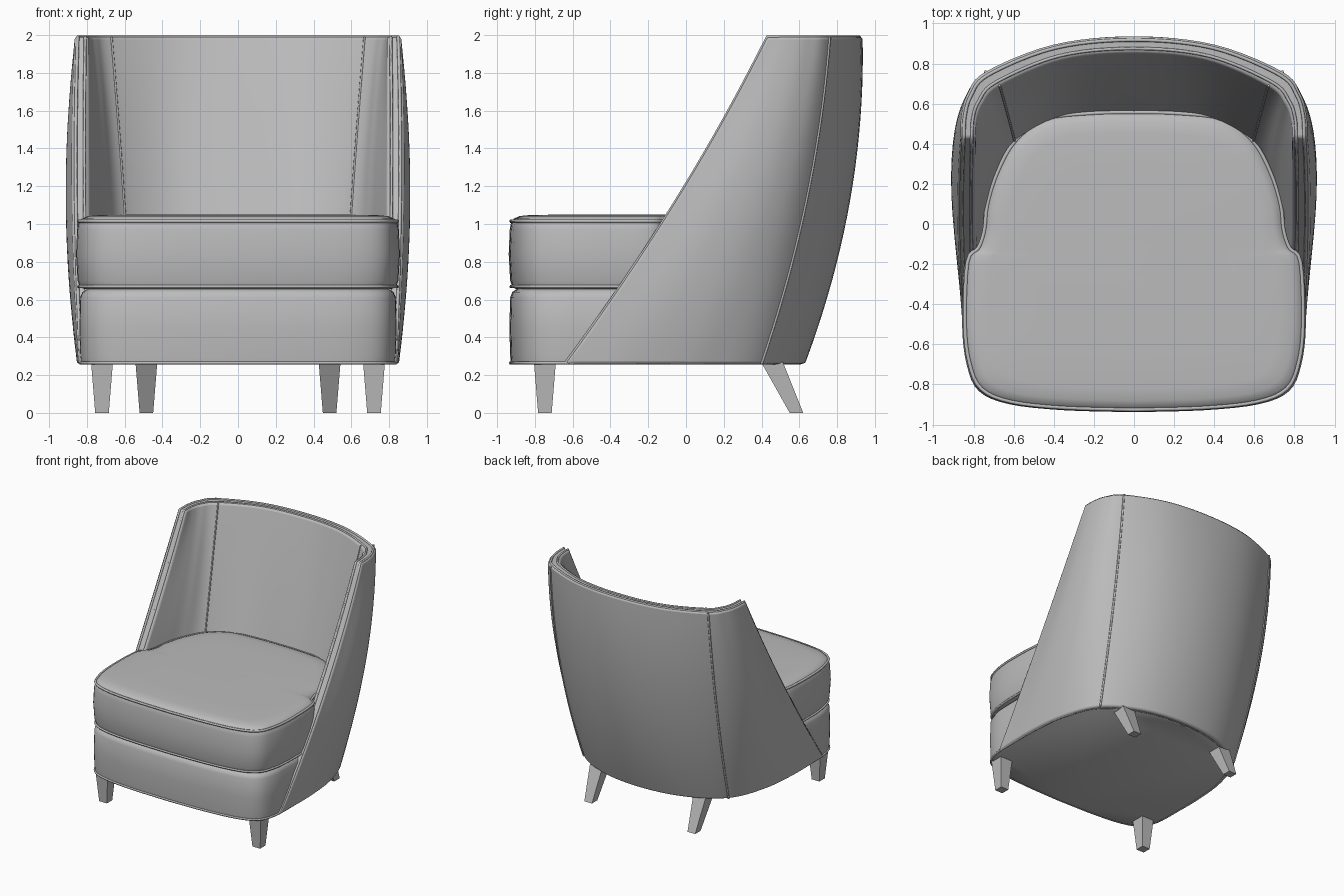
import bpy, bmesh
from mathutils import Vector

if "Cube" in bpy.data.objects:
    bpy.data.objects.remove(bpy.data.objects["Cube"])

grey = bpy.data.materials.new("warm_grey_upholstery")
grey.use_nodes = True
COLOUR = (0.5, 0.5, 0.5, 1)
grey.diffuse_color = COLOUR
grey.node_tree.nodes["Principled BSDF"].inputs["Base Color"].default_value = COLOUR

BOTTOM, TOP = 0.26, 1.99


def finish(bm, name, smooth=True):
    bmesh.ops.recalc_face_normals(bm, faces=bm.faces)
    mesh = bpy.data.meshes.new(name)
    bm.to_mesh(mesh)
    bm.free()
    mesh.materials.append(grey)
    ob = bpy.data.objects.new(name, mesh)
    bpy.context.collection.objects.link(ob)
    if smooth:
        bpy.ops.object.select_all(action="DESELECT")
        ob.select_set(True)
        bpy.context.view_layer.objects.active = ob
        bpy.ops.object.shade_smooth_by_angle(angle=0.7)
    return ob


def spline(points, steps):
    """Smooth curve through the points, ends included."""
    pts = [Vector(p) for p in points]
    pts = [2 * pts[0] - pts[1]] + pts + [2 * pts[-1] - pts[-2]]
    out = []
    for a, b, c, d in zip(pts, pts[1:], pts[2:], pts[3:]):
        for i in range(steps):
            t = i / steps
            out.append(0.5 * (2 * b + (c - a) * t + (2 * a - 5 * b + 4 * c - d) * t**2
                              + (3 * b - a - 3 * c + d) * t**3))
    return out + [pts[-2]]


def mirrored(half):
    return half + [(-x, y) for x, y in half[-2::-1]]


def piping(name, points, radius, closed=False):
    curve = bpy.data.curves.new(name, "CURVE")
    curve.dimensions = "3D"
    curve.bevel_depth = radius
    curve.bevel_resolution = 1
    curve.use_fill_caps = True
    line = curve.splines.new("POLY")
    line.points.add(len(points) - 1)
    for p, co in zip(line.points, points):
        p.co = (*co, 1)
    line.use_cyclic_u = closed
    line.use_smooth = True
    curve.materials.append(grey)
    bpy.context.collection.objects.link(bpy.data.objects.new(name, curve))


# Wraparound back: half outlines at the bottom, seat height and top
OUTER = [
    [(.845, -.64), (.85, -.25), (.81, .1), (.68, .40), (.38, .575), (0, .63)],
    [(.875, -.13), (.91, .15), (.87, .41), (.73, .61), (.40, .785), (0, .845)],
    [(.86, .43), (.84, .61), (.74, .76), (.50, .865), (.25, .92), (0, .935)],
]
OUTER[2] = [(.865, .43), (.86, .54), (.83, .65), (.74, .76), (.40, .895), (0, .935)]
INNER = [
    [(.78, -.64), (.76, -.30), (.70, 0), (.55, .22), (.30, .34), (0, .37)],
    [(.79, -.13), (.74, .08), (.69, .25), (.595, .41), (.34, .54), (0, .56)],
    [(.79, .43), (.785, .52), (.755, .60), (.67, .69), (.36, .82), (0, .855)],
]
STEPS, ROWS = 6, 20
MID = (1.0 - BOTTOM) / (TOP - BOTTOM)


def wall(levels):
    low, mid, top = [spline(mirrored(h), STEPS) for h in levels]
    rows = []
    for r in range(ROWS + 1):
        v = r / ROWS
        # quadratic blend through the three levels
        wl = (v - MID) * (v - 1) / MID
        wm = v * (v - 1) / (MID * (MID - 1))
        wt = v * (v - MID) / (1 - MID)
        z = BOTTOM + v * (TOP - BOTTOM)
        rows.append([(*(wl * a + wm * b + wt * c), z) for a, b, c in zip(low, mid, top)])
    return rows


def rim(rows):
    """Front edge up, along the top and down the other front edge."""
    return [r[0] for r in rows] + rows[-1][1:-1] + [r[-1] for r in rows[::-1]]


outer, inner = wall(OUTER), wall(INNER)
bm = bmesh.new()
grids = [[[bm.verts.new(p) for p in row] for row in g] for g in (outer, inner)]
for g in grids:
    for lo, hi in zip(g, g[1:]):
        for i in range(len(lo) - 1):
            bm.faces.new((lo[i], lo[i + 1], hi[i + 1], hi[i]))
loops = [rim(g) + g[0][-2:0:-1] for g in grids]
n = len(loops[0])
for i in range(n):
    j = (i + 1) % n
    bm.faces.new((loops[0][i], loops[0][j], loops[1][j], loops[1][i]))
shell = finish(bm, "wraparound_back")
bevel = shell.modifiers.new("soft_rim", "BEVEL")
bevel.width = 0.022
bevel.segments = 3
bevel.limit_method = "ANGLE"
bevel.angle_limit = 0.8

# Raised piping along the rim, and the panel seams
edge = [Vector(a).lerp(Vector(b), .22) for a, b in zip(rim(outer), rim(inner))]
piping("outer_rim_piping", edge, 0.009)
edge = [Vector(a).lerp(Vector(b), .75) for a, b in zip(rim(outer), rim(inner))]
piping("inner_rim_piping", edge, 0.008)
for side, column in (("left", 3 * STEPS), ("right", 7 * STEPS)):
    piping(side + "_outer_seam", [r[column] for r in outer], 0.008)
    piping(side + "_inner_seam", [r[column] for r in inner[ROWS // 3:]], 0.006)


def cushion(name, half, rings):
    """Stack of outlines scaled about the middle, capped at both ends."""
    outline = spline(mirrored(half), 4)[:-1]
    centre = Vector((0, -.18))
    bm = bmesh.new()
    layers = []
    for scale, z in rings:
        layers.append([bm.verts.new((*(centre + (p - centre) * scale), z)) for p in outline])
    for lo, hi in zip(layers, layers[1:]):
        for i in range(len(lo)):
            bm.faces.new((lo[i - 1], lo[i], hi[i], hi[i - 1]))
    bm.faces.new(layers[0])
    bm.faces.new(layers[-1])
    finish(bm, name)
    return lambda s, z: [(*(centre + (p - centre) * s), z) for p in outline]


FRONT = [(0, -.935), (.35, -.925), (.62, -.895), (.77, -.83), (.83, -.70)]

# Base block
ring = cushion("seat_base", FRONT + [(.84, -.5), (.835, -.2), (.80, .09), (.67, .38),
                                     (.37, .555), (0, .61)],
               [(.975, .255), (.99, .265), (.995, .30), (1, .45), (.995, .61),
                (.98, .64), (.95, .655)])
piping("base_piping", ring(.992, .265), 0.009, True)

# Seat cushion, notched where it slips between the arms
ring = cushion("seat_cushion", FRONT + [(.853, -.5), (.84, -.19), (.785, -.12), (.755, -.03),
                                        (.74, .1), (.69, .26), (.60, .42), (.45, .53),
                                        (.22, .56), (0, .565)],
               [(.95, .655), (.98, .665), (.995, .70), (1.005, .84), (.998, .97),
                (.988, 1.01), (.97, 1.028), (.93, 1.042), (.85, 1.048), (.6, 1.05)])
piping("cushion_top_piping", ring(.988, 1.015), 0.010, True)
piping("cushion_bottom_piping", ring(.988, .668), 0.009, True)


# Tapered legs; the back pair is splayed backwards
def leg(name, x, y_top, y_foot, top, foot):
    bm = bmesh.new()
    bmesh.ops.create_cube(bm, size=2)
    for v in bm.verts:
        high = v.co.z > 0
        half = top if high else foot
        v.co = (x + v.co.x * half, (y_top if high else y_foot) + v.co.y * half,
                BOTTOM + .01 if high else 0)
    finish(bm, name, False)


for side, s in (("left", 1), ("right", -1)):
    leg(side + "_front_leg", s * .72, -.747, -.747, .058, .036)
    leg(side + "_back_leg", s * .485, .455, .585, .058, .036)
